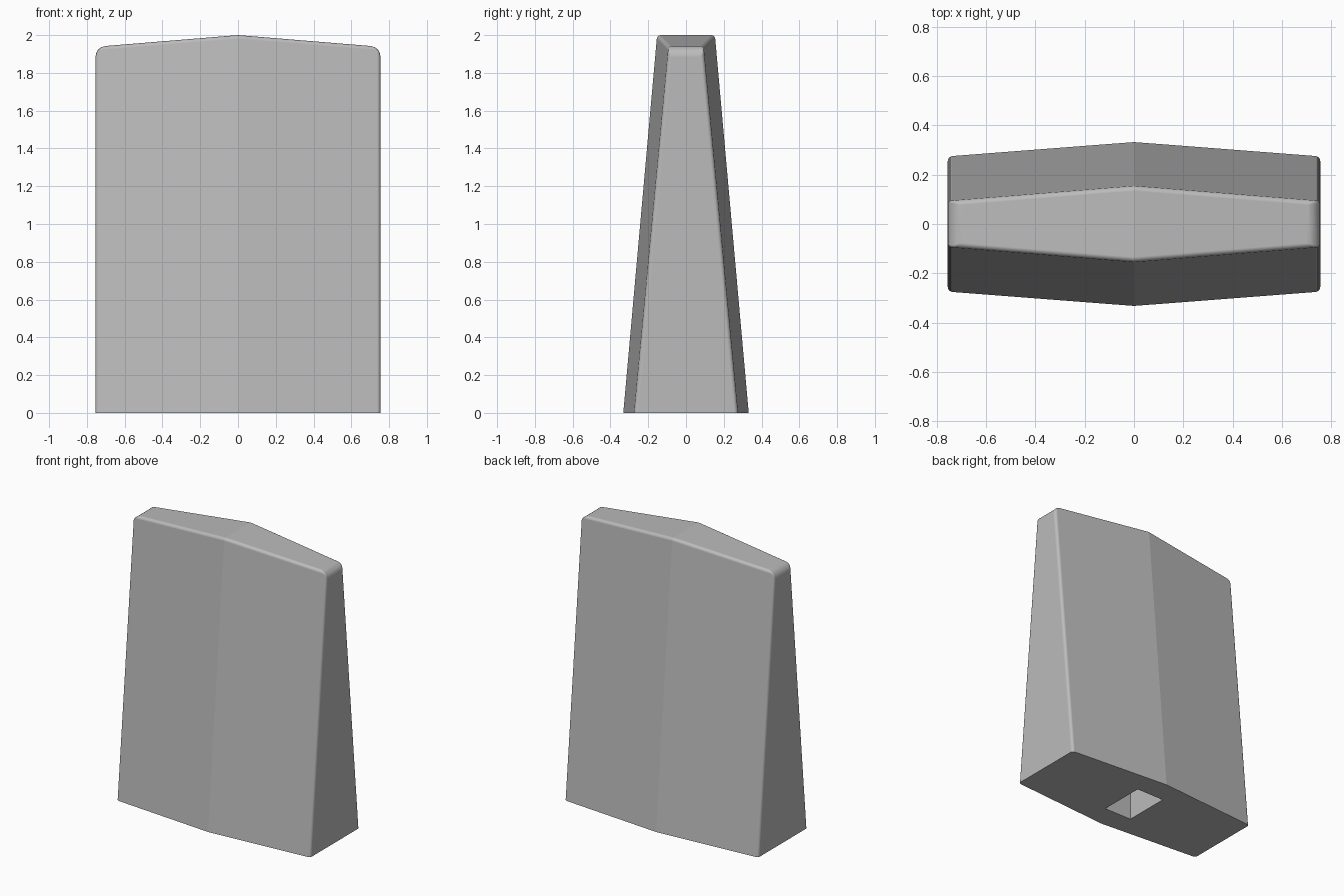
import bpy, bmesh

cube = bpy.data.objects.get("Cube")
if cube:
    bpy.data.objects.remove(cube, do_unlink=True)

# Plain grey metal
steel = bpy.data.materials.new("grey_steel")
steel.use_nodes = True
grey = (0.5, 0.5, 0.5, 1)
steel.diffuse_color = grey
steel.node_tree.nodes["Principled BSDF"].inputs["Base Color"].default_value = grey

HALF_W = 0.755
bm = bmesh.new()
weight = bm.edges.layers.float.new("bevel_weight_edge")


def ring(half_x, y_mid, y_end, z_mid, z_end):
    """Six points around: a pointed slab outline with its ridge at x = 0."""
    outline = [(-half_x, -y_end, z_end), (0, -y_mid, z_mid), (half_x, -y_end, z_end),
               (half_x, y_end, z_end), (0, y_mid, z_mid), (-half_x, y_end, z_end)]
    return [bm.verts.new(p) for p in outline]


def bridge(a, b):
    for i in range(6):
        j = (i + 1) % 6
        bm.faces.new((a[i], a[j], b[j], b[i]))


# Tapered body, flat base and square socket
top = ring(HALF_W, 0.153, 0.092, 2.0, 1.938)
base = ring(HALF_W, 0.332, 0.274, 0, 0)
rim = ring(0.107, 0.165, 0.165, 0, 0)
floor = ring(0.107, 0.165, 0.165, 1.0, 1.0)
for a, b in ((top, base), (base, rim), (rim, floor)):
    bridge(a, b)
bm.faces.new(floor)

# Two sloping roof halves
bm.faces.new((top[0], top[1], top[4], top[5]))
bm.faces.new((top[1], top[2], top[3], top[4]))
bmesh.ops.recalc_face_normals(bm, faces=bm.faces)

# Large rounding on the shoulders, small rounding on the other outer edges
for e in bm.edges:
    a, b = e.verts
    high = [v in top for v in (a, b)]
    at_end = all(abs(v.co.x) > HALF_W - 0.01 for v in (a, b))
    if all(high) and at_end:
        e[weight] = 1.0
    elif all(high) and abs(a.co.x - b.co.x) > 0.1:
        e[weight] = 0.35
    elif any(high) and at_end:
        e[weight] = 0.35

mesh = bpy.data.meshes.new("wedge_head")
bm.to_mesh(mesh)
bm.free()
mesh.materials.append(steel)
head = bpy.data.objects.new("wedge_head", mesh)
bpy.context.collection.objects.link(head)

bevel = head.modifiers.new("rounded_edges", "BEVEL")
bevel.limit_method = "WEIGHT"
bevel.width = 0.055
bevel.segments = 4
bevel.harden_normals = True

bpy.context.view_layer.objects.active = head
head.select_set(True)
bpy.ops.object.modifier_apply(modifier=bevel.name)
bpy.ops.object.shade_smooth_by_angle(angle=0.1)
mesh.shade_smooth()
bpy.ops.object.shade_smooth_by_angle(angle=0.5)
# Keep the centre ridges and roof peak crisp
for e in mesh.edges:
    if all(abs(mesh.vertices[i].co.x) < 0.001 for i in e.vertices):
        e.use_edge_sharp = True
